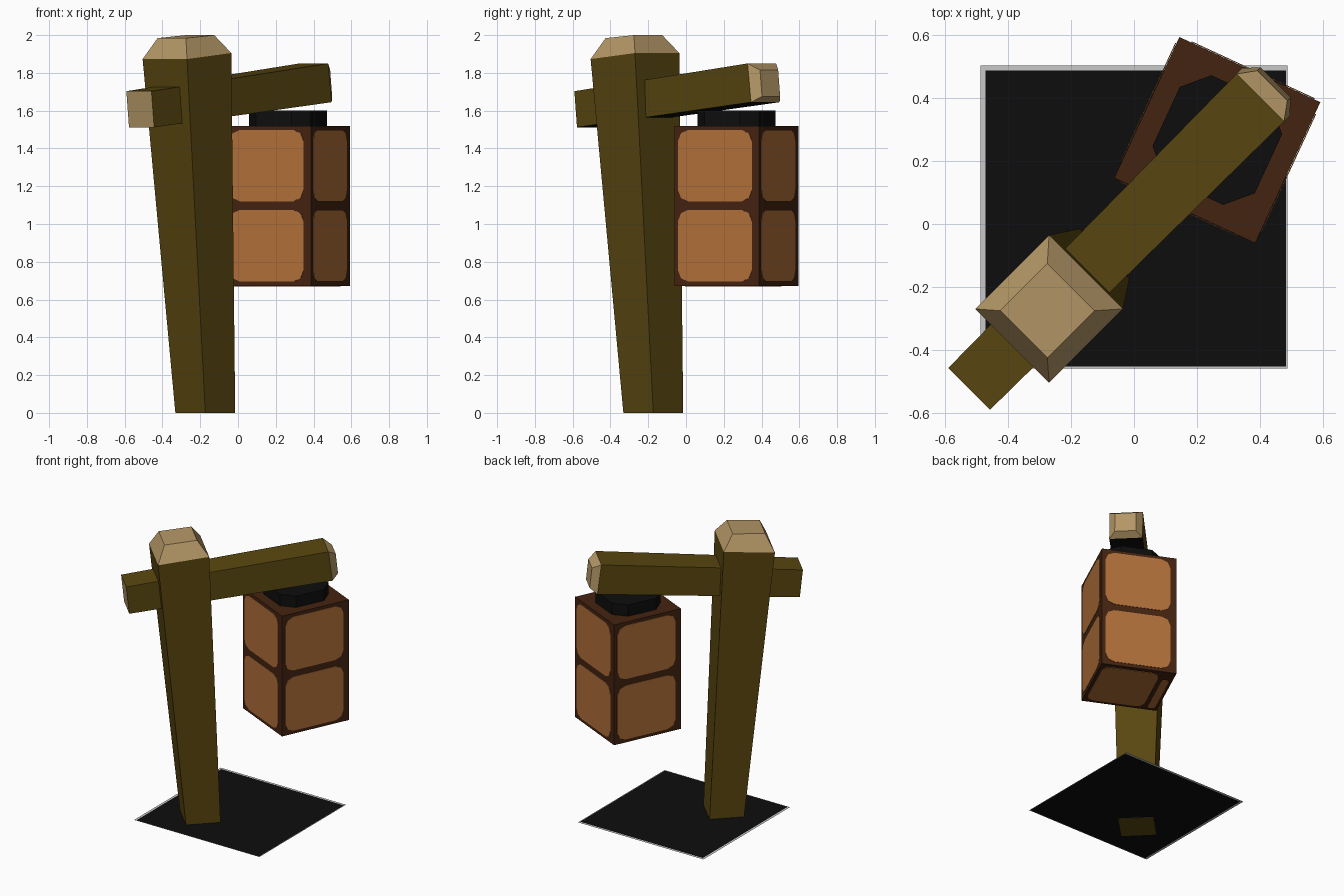
import bpy, bmesh, math
from mathutils import Matrix, Vector

if "Cube" in bpy.data.objects:
    bpy.data.objects.remove(bpy.data.objects["Cube"])


def material(name, r, g, b):
    def lin(c):
        c /= 255
        return c / 12.92 if c <= 0.04045 else ((c + 0.055) / 1.055) ** 2.4
    m = bpy.data.materials.new(name)
    m.diffuse_color = (lin(r), lin(g), lin(b), 1)
    m.use_nodes = True
    m.node_tree.nodes["Principled BSDF"].inputs["Base Color"].default_value = m.diffuse_color
    return m


WOOD = material("olive wood", 90, 71, 16)
CUT = material("pale cut wood", 180, 151, 102)
FRAME = material("dark brown frame", 68, 35, 16)
PANE = material("amber pane", 177, 112, 57)
BLACK = material("black", 13, 13, 13)
GREY = material("light grey", 200, 200, 200)


def finish(name, bm, mats):
    bmesh.ops.recalc_face_normals(bm, faces=bm.faces[:])
    me = bpy.data.meshes.new(name)
    bm.to_mesh(me)
    bm.free()
    for m in mats:
        me.materials.append(m)
    ob = bpy.data.objects.new(name, me)
    bpy.context.collection.objects.link(ob)
    return ob


def diagonal_loft(name, rings, colour_rule, mats):
    """Square rings in the diagonal plane x = y: (s_a, z_a, s_b, z_b, half width)."""
    bm = bmesh.new()
    r = math.sqrt(0.5)
    loops = []
    for sa, za, sb, zb, w in rings:
        pts = [(sa, -w, za), (sa, w, za), (sb, w, zb), (sb, -w, zb)]
        loops.append([bm.verts.new(((s + t) * r, (s - t) * r, z)) for s, t, z in pts])
    for a, b in zip(loops, loops[1:]):
        for i in range(4):
            j = (i + 1) % 4
            bm.faces.new((a[i], a[j], b[j], b[i]))
    bm.faces.new(loops[0][::-1])
    bm.faces.new(loops[-1])
    bmesh.ops.recalc_face_normals(bm, faces=bm.faces[:])
    for f in bm.faces:
        f.material_index = colour_rule(f)
    return finish(name, bm, mats)


# Leaning post that widens upward, with a pale chamfered top
diagonal_loft("post", [
    (-0.357, 0.0, -0.133, 0.0, 0.112),
    (-0.548, 1.873, -0.216, 1.905, 0.166),
    (-0.496, 1.984, -0.284, 2.0, 0.106),
], lambda f: int(f.calc_center_median().z > 1.88), [WOOD, CUT])


# Rising beam through the post, pale at both ends and dark underneath
def beam_colour(f):
    s = f.calc_center_median().dot(Vector((1, 1, 0))) / math.sqrt(2)
    if s < -0.6 or s > 0.5:
        return 1
    return 2 if f.normal.z < -0.7 else 0


diagonal_loft("beam", [
    (-0.742, 1.703, -0.722, 1.512, 0.094),
    (0.568, 1.85, 0.594, 1.645, 0.107),
    (0.622, 1.815, 0.637, 1.675, 0.068),
], beam_colour, [WOOD, CUT, BLACK])


# Lantern, turned about its own centre
HALF, Z0, Z1 = 0.247, 0.672, 1.52
PLACE = Matrix.Translation((0.265, 0.267, 0)) @ Matrix.Rotation(math.radians(-24.8), 4, 'Z')

bm = bmesh.new()
bmesh.ops.create_cube(bm, size=1, matrix=Matrix.Translation((0, 0, (Z0 + Z1) / 2))
                      @ Matrix.Diagonal((2 * HALF, 2 * HALF, Z1 - Z0, 1)))
finish("lantern_frame", bm, [FRAME]).matrix_world = PLACE

# Eight-sided lid under the beam
bm = bmesh.new()
ring = []
for k in range(4):
    for a in (30, 60):
        t = math.radians(a + 90 * k)
        ring.append(bm.verts.new((0.207 * math.cos(t), 0.207 * math.sin(t), Z1 - 0.01)))
lid = bmesh.ops.extrude_face_region(bm, geom=[bm.faces.new(ring)])
bmesh.ops.translate(bm, vec=(0, 0, 0.09),
                    verts=[g for g in lid["geom"] if isinstance(g, bmesh.types.BMVert)])
finish("lantern_lid", bm, [BLACK]).matrix_world = PLACE


def rounded(u0, u1, v0, v1, c):
    """Outline of a rectangle with soft corners."""
    pts = []
    for cx, cy, a0 in ((u1 - c, v1 - c, 0), (u0 + c, v1 - c, 90),
                       (u0 + c, v0 + c, 180), (u1 - c, v0 + c, 270)):
        for a in (0, 45, 90):
            t = math.radians(a0 + a)
            pts.append((cx + c * math.cos(t), cy + c * math.sin(t)))
    return pts


def plate(bm, outline, mat, thick=0.005):
    """Thin plate in the local xy plane, facing +z."""
    face = bm.faces.new([bm.verts.new(mat @ Vector((u, v, 0))) for u, v in outline])
    new = bmesh.ops.extrude_face_region(bm, geom=[face])
    bmesh.ops.translate(bm, vec=mat.to_3x3() @ Vector((0, 0, thick)),
                        verts=[g for g in new["geom"] if isinstance(g, bmesh.types.BMVert)])


# Two panes on each side
bm = bmesh.new()
for k in range(4):
    side = (Matrix.Rotation(math.pi / 2 * k, 4, 'Z') @ Matrix.Translation((0, -HALF - 0.001, 0))
            @ Matrix.Rotation(math.pi / 2, 4, 'X'))
    for v0, v1 in ((0.695, 1.075), (1.12, 1.498)):
        plate(bm, rounded(-0.225, 0.206, v0, v1, 0.06), side, 0.003)
finish("side_panes", bm, [PANE]).matrix_world = PLACE

# Panes underneath
bm = bmesh.new()
under = Matrix.Translation((0, 0, Z0 - 0.001)) @ Matrix.Rotation(math.pi, 4, 'Y')
plate(bm, rounded(-0.227, 0.148, -0.217, 0.217, 0.05), under, 0.003)
plate(bm, rounded(0.178, 0.226, -0.217, 0.15, 0.02), under, 0.003)
finish("bottom_panes", bm, [PANE]).matrix_world = PLACE

# Flat ground mat with a thin light border
bm = bmesh.new()
outer = [(-0.489, -0.46), (0.489, -0.46), (0.489, 0.505), (-0.489, 0.505)]
inner = [(-0.473, -0.454), (0.483, -0.454), (0.483, 0.489), (-0.473, 0.489)]
o, n = [[bm.verts.new((x, y, 0.002)) for x, y in loop] for loop in (outer, inner)]
bm.faces.new(n)
for i in range(4):
    j = (i + 1) % 4
    bm.faces.new((o[i], o[j], n[j], n[i])).material_index = 1
finish("ground_mat", bm, [BLACK, GREY])
